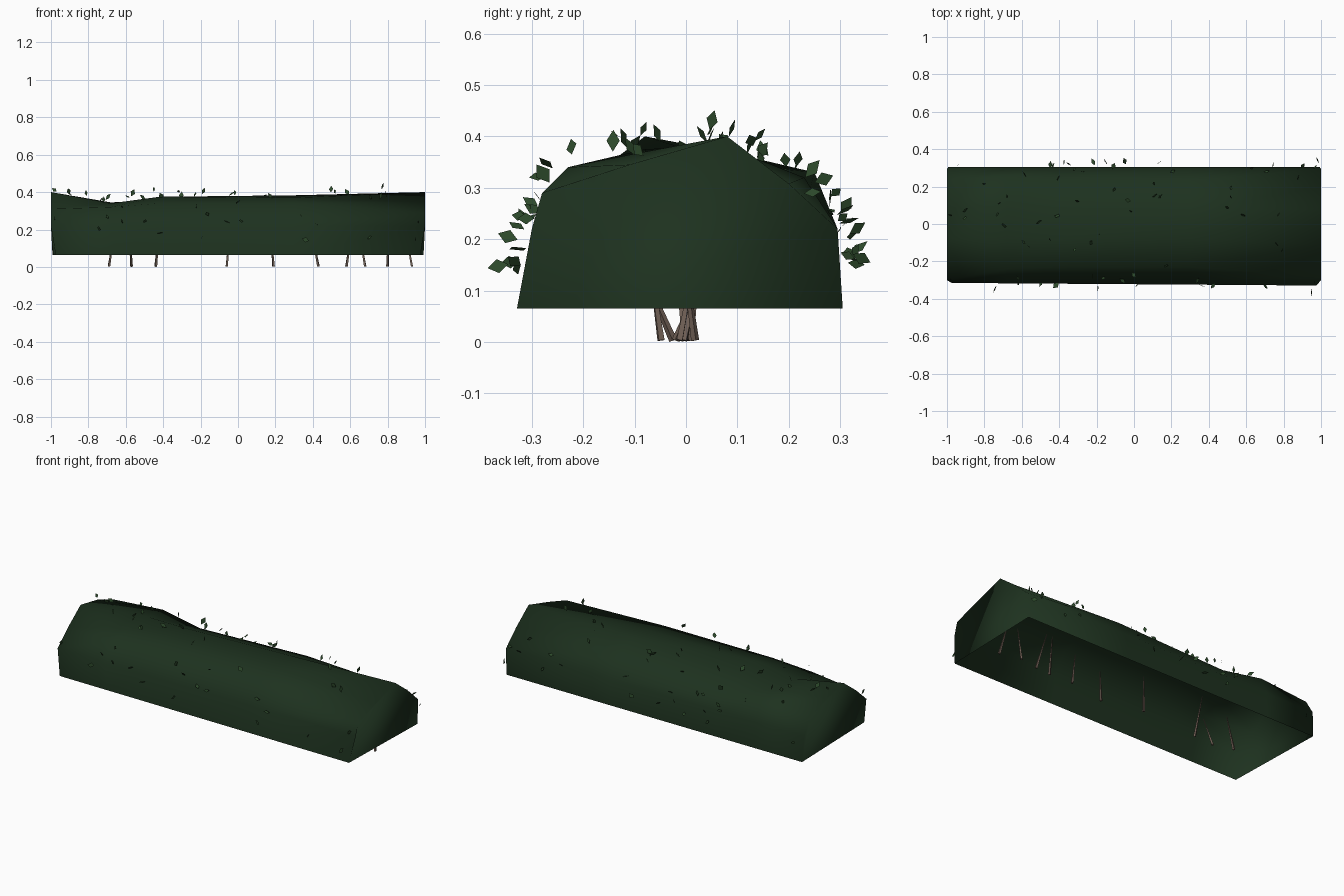
import bpy
import bmesh
import random
from mathutils import Vector

random.seed(11)
if "Cube" in bpy.data.objects:
    bpy.data.objects.remove(bpy.data.objects["Cube"], do_unlink=True)


def make_material(name, colour):
    mat = bpy.data.materials.new(name)
    mat.use_nodes = True
    mat.diffuse_color = (*colour, 1)
    shader = mat.node_tree.nodes["Principled BSDF"]
    shader.inputs["Base Color"].default_value = (*colour, 1)
    shader.inputs["Roughness"].default_value = 0.9
    return mat


def finish(name, bm, mat, smooth=False):
    mesh = bpy.data.meshes.new(name)
    bm.normal_update()
    bm.to_mesh(mesh)
    bm.free()
    mesh.materials.append(mat)
    for poly in mesh.polygons:
        poly.use_smooth = smooth
    obj = bpy.data.objects.new(name, mesh)
    bpy.context.collection.objects.link(obj)
    return obj


hedge_green = make_material("hedge green", (0.0125, 0.031, 0.0135))
leaf_green = make_material("leaf green", (0.027, 0.07, 0.025))
bark_brown = make_material("bark brown", (0.16, 0.115, 0.09))

# Cross-sections along the hedge: x, then the crown's front-to-back (y, z) points
front_wall = [(-0.315, 0.065), (-0.3, 0.22)]
back_wall = [(0.295, 0.22), (0.305, 0.065)]
sections = [
    (-1.0, [(-0.2, 0.31), (-0.08, 0.40), (0.08, 0.37), (0.24, 0.31)]),
    (-0.68, [(-0.24, 0.32), (-0.08, 0.34), (0.1, 0.345), (0.25, 0.33)]),
    (-0.42, [(-0.23, 0.34), (-0.08, 0.375), (0.08, 0.355), (0.24, 0.29)]),
    (0.3, [(-0.23, 0.34), (-0.08, 0.37), (0.07, 0.383), (0.23, 0.32)]),
    (1.0, [(-0.28, 0.29), (-0.11, 0.345), (0.08, 0.40), (0.2, 0.308)]),
]

# Hollow hedge body, open underneath
bm = bmesh.new()
rings = []
for x, crown in sections:
    ring = []
    for y, z in front_wall + crown + back_wall:
        inset = 1
        if z < 0.1:
            inset = 0.975 if y < 0 else 0.992
        if z < 0.1 and y < 0:
            y -= 0.007 * (1 + x)
        ring.append(bm.verts.new((x * inset, y, z)))
    rings.append(ring)
for a, b in zip(rings, rings[1:]):
    for i in range(len(a) - 1):
        bm.faces.new((a[i], b[i], b[i + 1], a[i + 1]))
bm.faces.new(rings[0])
bm.faces.new(rings[-1][::-1])
bmesh.ops.recalc_face_normals(bm, faces=bm.faces)
bm.normal_update()
if sum(f.normal.z for f in bm.faces) < 0:
    bmesh.ops.reverse_faces(bm, faces=bm.faces)
hedge = finish("hedge_body", bm, hedge_green, smooth=True)

# Loose diamond leaves standing off the surface
bm = bmesh.new()
panels = [p for p in hedge.data.polygons if len(p.vertices) == 4]
weights = [p.area for p in panels]
for n in range(75):
    panel = random.choices(panels, weights)[0]
    a, b, c, d = [hedge.data.vertices[i].co for i in panel.vertices]
    u, v = random.random(), random.random()
    base = a.lerp(b, u).lerp(d.lerp(c, u), v)
    if base.z < 0.14:
        base.z += 0.08
    base = base + panel.normal * random.uniform(-0.005, 0.032)
    wobble = Vector([random.uniform(-0.8, 0.8) for k in range(3)])
    along = (panel.normal + wobble).normalized()
    spin = Vector([random.uniform(-1, 1) for k in range(3)])
    across = along.cross(spin).normalized()
    length = random.uniform(0.028, 0.045)
    width = length * random.uniform(0.24, 0.36)
    middle = base + along * length * 0.5
    corners = (base, middle + across * width, base + along * length, middle - across * width)
    bm.faces.new([bm.verts.new(p) for p in corners])
finish("loose_leaves", bm, leaf_green)

# Tapered twigs leaning up into the hedge
bm = bmesh.new()
for x in (-0.69, -0.57, -0.44, -0.06, 0.19, 0.43, 0.58, 0.68, 0.8, 0.93):
    foot = Vector((x, random.uniform(-0.05, 0.025), 0.003))
    lean = Vector((random.uniform(-0.05, 0.05), random.uniform(-0.09, 0.09), 0.2))
    turn = lean.to_track_quat('Z', 'Y').to_matrix().to_4x4()
    turn.translation = foot + lean / 2
    made = bmesh.ops.create_cone(bm, cap_ends=True, segments=4, radius1=0.008,
                                 radius2=0.002, depth=lean.length, matrix=turn)
    for vert in made["verts"]:
        vert.co.z = max(vert.co.z, 0)
finish("twigs", bm, bark_brown)
